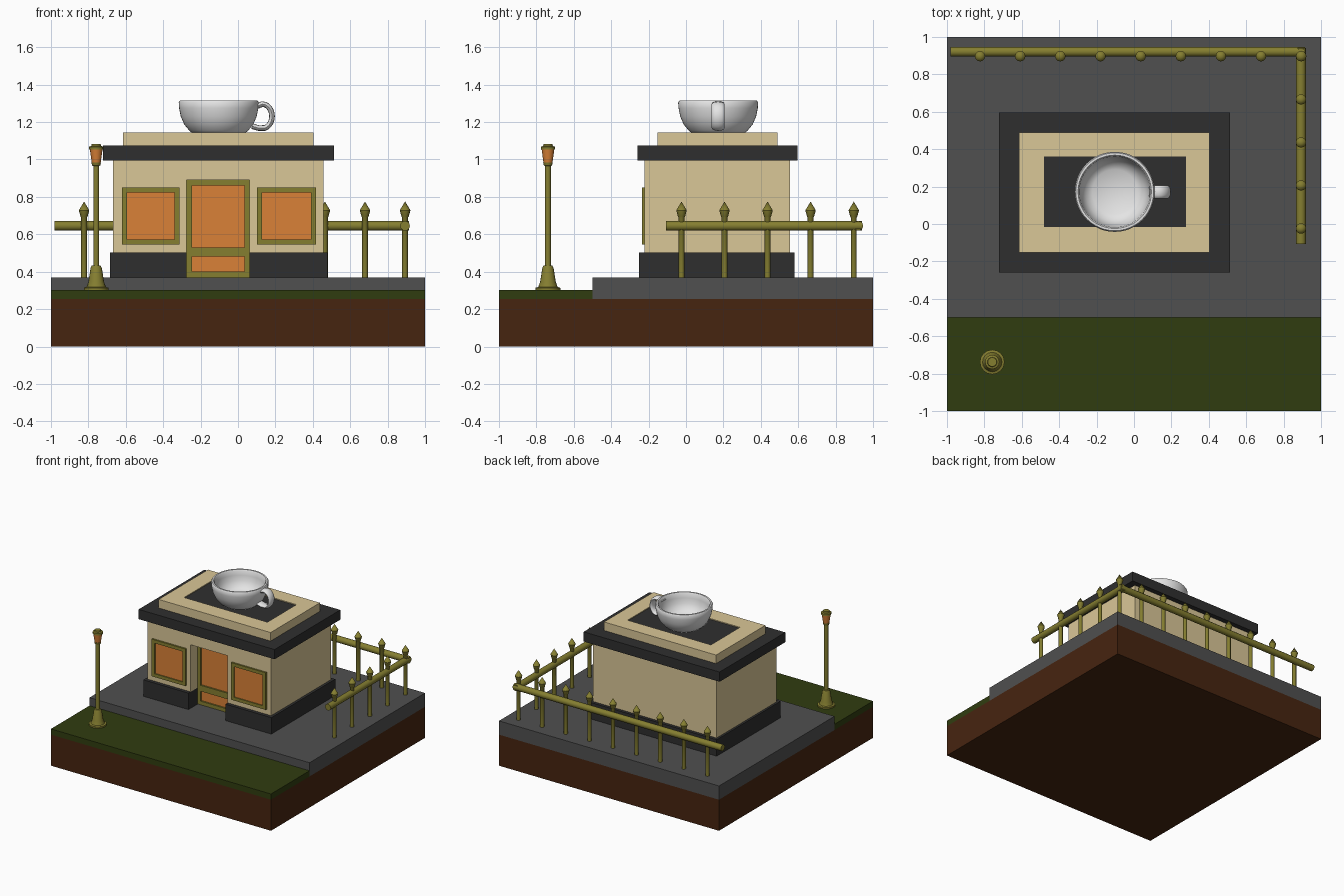
import bpy, bmesh, math
from mathutils import Vector

if "Cube" in bpy.data.objects:
    bpy.data.objects.remove(bpy.data.objects["Cube"])


def mat(name, r, g, b):
    m = bpy.data.materials.new(name)
    m.diffuse_color = (r, g, b, 1)
    m.use_nodes = True
    m.node_tree.nodes["Principled BSDF"].inputs["Base Color"].default_value = m.diffuse_color
    return m


SOIL = mat("soil brown", .062, .018, .005)
GRASS = mat("grass green", .030, .046, .005)
PAVE = mat("pavement grey", .080, .080, .080)
DARK = mat("charcoal", .028, .028, .028)
CREAM = mat("cream", .70, .57, .31)
GLASS = mat("amber glass", .70, .22, .038)
BRASS = mat("olive brass", .235, .21, .030)
WHITE = mat("white china", .78, .78, .78)


def finish(name, bm, m, smooth=False):
    bmesh.ops.recalc_face_normals(bm, faces=bm.faces)
    me = bpy.data.meshes.new(name)
    bm.to_mesh(me)
    bm.free()
    ob = bpy.data.objects.new(name, me)
    bpy.context.collection.objects.link(ob)
    me.materials.append(m)
    if smooth:
        bpy.ops.object.select_all(action='DESELECT')
        ob.select_set(True)
        bpy.context.view_layer.objects.active = ob
        bpy.ops.object.shade_smooth_by_angle(angle=math.radians(40))
    return ob


def prism(name, pts, z0, z1, m):
    """Extrude a plan outline between two heights."""
    bm = bmesh.new()
    f = bm.faces.new([bm.verts.new((x, y, z0)) for x, y in pts])
    top = bmesh.ops.extrude_face_region(bm, geom=[f])["geom"]
    for v in top:
        if isinstance(v, bmesh.types.BMVert):
            v.co.z = z1
    return finish(name, bm, m)


def box(name, x0, x1, y0, y1, z0, z1, m):
    return prism(name, [(x0, y0), (x1, y0), (x1, y1), (x0, y1)], z0, z1, m)


def lathe(name, prof, x, y, m, n=16):
    """Revolve an (r, z) profile around a vertical axis."""
    bm = bmesh.new()
    rings = []
    for r, z in prof:
        if r == 0:
            rings.append([bm.verts.new((x, y, z))] * n)
        else:
            rings.append([bm.verts.new((x + r * math.cos(2 * math.pi * i / n),
                                        y + r * math.sin(2 * math.pi * i / n), z)) for i in range(n)])
    for a, b in zip(rings, rings[1:]):
        for i in range(n):
            j = (i + 1) % n
            bm.faces.new(list(dict.fromkeys([a[i], a[j], b[j], b[i]])))
    return finish(name, bm, m, True)


def rail(name, p, q, r, m, n=12):
    """Round bar between two points."""
    p, q = Vector(p), Vector(q)
    bm = bmesh.new()
    bmesh.ops.create_cone(bm, cap_ends=True, segments=n, radius1=r, radius2=r, depth=(q - p).length)
    rot = (q - p).to_track_quat('Z', 'Y')
    for v in bm.verts:
        v.co = rot @ v.co + (p + q) / 2
    return finish(name, bm, m, True)


def ring(name, outer, inner, lo, hi, m, upright=False):
    """Rectangular frame; outer and inner are (u0, u1, v0, v1)."""
    bm = bmesh.new()

    def loop(rc, w):
        u0, u1, v0, v1 = rc
        c = [(u0, v0), (u1, v0), (u1, v1), (u0, v1)]
        return [bm.verts.new((u, w, v) if upright else (u, v, w)) for u, v in c]
    loops = [loop(outer, lo), loop(outer, hi), loop(inner, hi), loop(inner, lo)]
    for k in range(4):
        a, b = loops[k], loops[(k + 1) % 4]
        for i in range(4):
            j = (i + 1) % 4
            bm.faces.new([a[i], a[j], b[j], b[i]])
    return finish(name, bm, m)


# Ground slabs
box("soil_base", -1, 1, -1, 1, 0, .255, SOIL)
box("lawn", -1, 1, -1, -.5, .255, .302, GRASS)
box("pavement", -1, 1, -.5, 1, .255, .368, PAVE)

# Building shell with a recessed doorway
DX0, DX1, DOOR_Y = -.275, .062, -.11


def notched(x0, x1, y0, y1):
    return [(x0, y0), (DX0, y0), (DX0, DOOR_Y), (DX1, DOOR_Y), (DX1, y0), (x1, y0), (x1, y1), (x0, y1)]


prism("plinth", notched(-.685, .478, -.25, .58), .368, .503, DARK)
prism("walls", notched(-.667, .457, -.222, .555), .503, .89, CREAM)
box("upper_wall", -.667, .457, -.222, .555, .89, 1.0, CREAM)
box("roof_slab", -.722, .513, -.258, .595, .995, 1.075, DARK)
ring("parapet", (-.615, .403, -.152, .488), (-.48, .278, -.015, .362), 1.07, 1.145, CREAM)
box("roof_panel", -.482, .28, -.017, .364, 1.072, 1.138, DARK)

# Windows
for side, x0, x1 in (("left", -.62, -.313), ("right", .102, .417)):
    ring(side + "_window_frame", (x0, x1, .545, .85), (x0 + .027, x1 - .027, .572, .823),
         -.236, -.215, BRASS, True)
    box(side + "_window_pane", x0 + .02, x1 - .02, -.227, -.219, .565, .83, GLASS)

# Door
ring("door_frame", (DX0, DX1, .37, .89), (DX0 + .028, DX1 - .028, .4, .862), -.132, -.108, BRASS, True)
box("door_rail", DX0 + .02, DX1 - .02, -.132, -.108, .481, .53, BRASS)
box("door_glass", DX0 + .02, DX1 - .02, -.119, -.111, .39, .87, GLASS)

# Rooftop cup
CX, CY = -.103, .172
lathe("cup", [(0, 1.136), (.135, 1.136), (.158, 1.155), (.185, 1.188), (.203, 1.23), (.212, 1.275),
              (.214, 1.305), (.208, 1.314), (.196, 1.314), (.189, 1.305), (.186, 1.27), (.176, 1.23),
              (.155, 1.19), (.12, 1.168), (0, 1.16)], CX, CY, WHITE, 48)

# Cup handle: flat oval section swept along a half loop
bm = bmesh.new()
path = [(.085, 1.278)] + [(.130 + .052 * math.sin(math.pi * i / 12),
                           1.231 + .065 * math.cos(math.pi * i / 12)) for i in range(12)] + \
       [(.110, 1.168), (.075, 1.178)]
rings = []
for i, (px, pz) in enumerate(path):
    a, b = path[max(i - 1, 0)], path[min(i + 1, len(path) - 1)]
    t = Vector((b[0] - a[0], 0, b[1] - a[1])).normalized()
    nrm = Vector((-t.z, 0, t.x))
    rings.append([bm.verts.new(Vector((px, CY, pz)) + nrm * (.015 * math.cos(k * math.pi / 6))
                               + Vector((0, .035 * math.sin(k * math.pi / 6), 0))) for k in range(12)])
for a, b in zip(rings, rings[1:]):
    for k in range(12):
        bm.faces.new([a[k], a[(k + 1) % 12], b[(k + 1) % 12], b[k]])
bm.faces.new(rings[0])
bm.faces.new(rings[-1])
finish("cup_handle", bm, WHITE, True)

# Street lamp
LX, LY = -.758, -.738
lathe("lamp_post", [(0, .3), (.066, .3), (.066, .314), (.052, .318), (.042, .345), (.030, .42), (.024, .432),
                    (.0155, .434), (.0155, .965), (.022, .968), (.026, .985), (0, .985)], LX, LY, BRASS)
lathe("lamp_glass", [(0, .984), (.024, .984), (.034, 1.055), (0, 1.055)], LX, LY, GLASS)
lathe("lamp_cap", [(0, 1.052), (.038, 1.052), (.038, 1.068), (.026, 1.072), (.024, 1.082), (0, 1.082)],
      LX, LY, BRASS)

# Fence: pointed posts and two rails
POST = [(0, .365), (.0155, .365), (.0155, .69), (.019, .695), (.028, .728), (0, .775)]
spots = [(-.823 + .2146 * i, .897) for i in range(9)] + [(.893, .666 - .23 * i) for i in range(4)]
for i, (x, y) in enumerate(spots):
    lathe("fence_post_%d" % (i + 1), POST, x, y, BRASS, 12)
rail("back_rail", (-.98, .921, .645), (.913, .921, .645), .026, BRASS)
rail("side_rail", (.893, -.108, .645), (.893, .94, .645), .026, BRASS)
